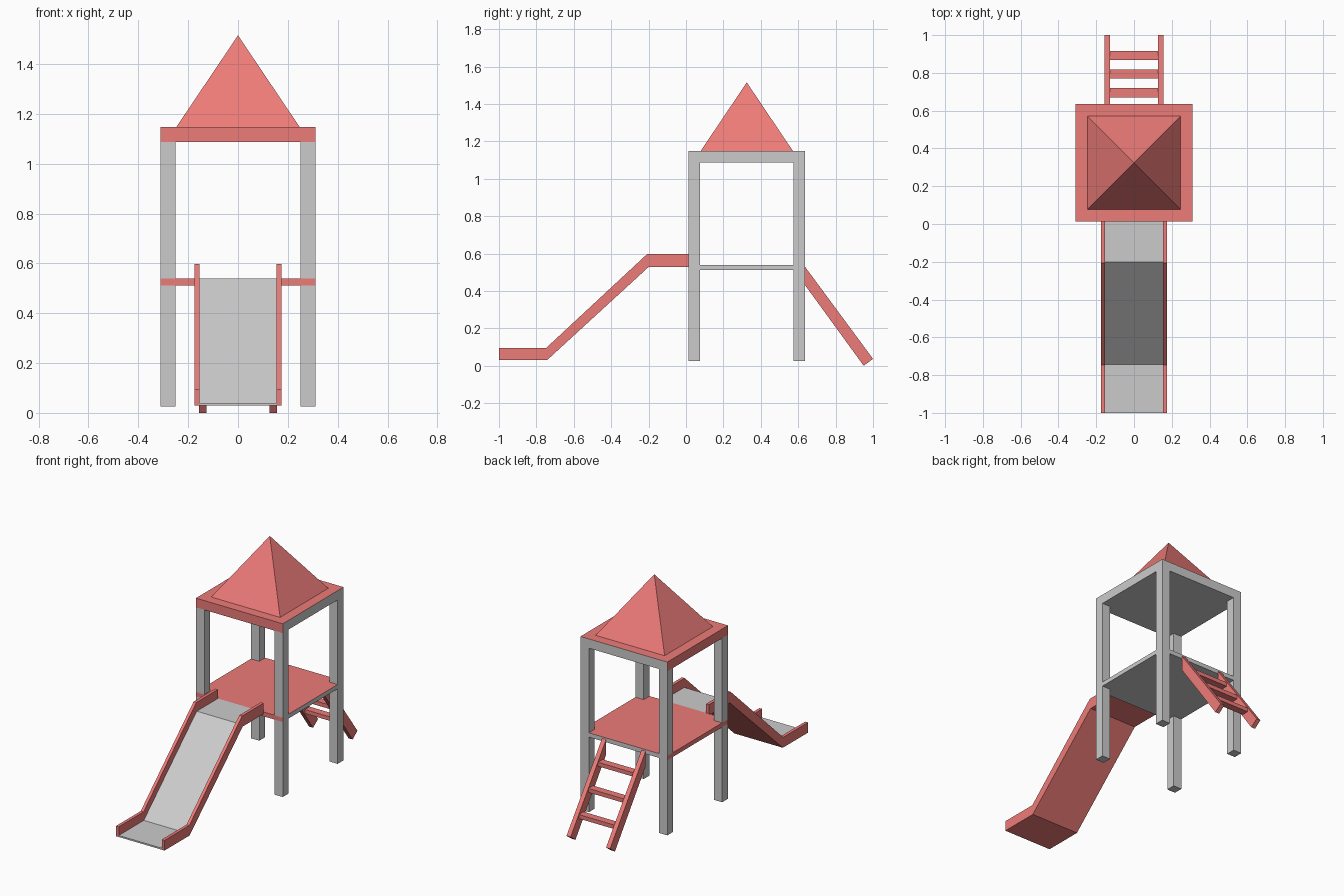
import bpy, bmesh
from mathutils import Vector

if "Cube" in bpy.data.objects:
    bpy.data.objects.remove(bpy.data.objects["Cube"])

red = bpy.data.materials.new("red_paint")
red.diffuse_color = (0.85, 0.2, 0.19, 1)
red.use_nodes = True
red.node_tree.nodes["Principled BSDF"].inputs["Base Color"].default_value = red.diffuse_color


def finish(name, bm, is_red=None):
    """Make an object; is_red(normal) chooses the red faces, the rest stay grey."""
    bmesh.ops.recalc_face_normals(bm, faces=bm.faces)
    bm.normal_update()
    me = bpy.data.meshes.new(name)
    if is_red:
        me.materials.append(None)
        me.materials.append(red)
        for f in bm.faces:
            f.material_index = 1 if is_red(f.normal) else 0
    bm.to_mesh(me)
    bm.free()
    ob = bpy.data.objects.new(name, me)
    bpy.context.collection.objects.link(ob)
    return ob


def box(name, lo, hi, is_red=None):
    bm = bmesh.new()
    lo, hi = Vector(lo), Vector(hi)
    bmesh.ops.create_cube(bm, size=1)
    bmesh.ops.scale(bm, vec=hi - lo, verts=bm.verts)
    bmesh.ops.translate(bm, vec=(lo + hi) / 2, verts=bm.verts)
    return finish(name, bm, is_red)


def side_profile(name, pts, x0, x1, is_red):
    """Extrude a (y, z) outline from x0 to x1."""
    bm = bmesh.new()
    face = bm.faces.new([bm.verts.new((x0, y, z)) for y, z in pts])
    ext = bmesh.ops.extrude_face_region(bm, geom=[face])
    verts = [v for v in ext["geom"] if isinstance(v, bmesh.types.BMVert)]
    bmesh.ops.translate(bm, vec=(x1 - x0, 0, 0), verts=verts)
    return finish(name, bm, is_red)


def all_red(n):
    return True


def top_front_left(n):
    return n.z > 0.5 or n.y < -0.5 or n.x < -0.5


W, P = 0.311, 0.06           # tower half width, post thickness
CY = 0.325                   # tower centre
Y0, Y1 = CY - W, CY + W

# Corner posts, below and above the deck
for side, x in (("left", -W), ("right", W - P)):
    for end, y in (("front", Y0), ("back", Y1 - P)):
        for part, z0, z1 in (("lower", 0.026, 0.512), ("upper", 0.54, 1.088)):
            box(f"{end}_{side}_{part}_post", (x, y, z0), (x + P, y + P, z1))

# Deck and roof slab
box("deck", (-W, Y0, 0.512), (W, Y1, 0.54), top_front_left)
box("roof_slab", (-W, Y0, 1.088), (W, Y1, 1.148), top_front_left)

# Pyramid roof
bm = bmesh.new()
R = 0.247
base = [bm.verts.new((sx * R, CY + sy * R, 1.148))
        for sx, sy in ((-1, -1), (1, -1), (1, 1), (-1, 1))]
apex = bm.verts.new((0, CY, 1.515))
bm.faces.new(base)
for i in range(4):
    bm.faces.new((base[i], base[(i + 1) % 4], apex))
finish("pyramid_roof", bm, all_red)

# Slide bed and side walls
under = [(-1, 0.03), (-0.743, 0.03), (-0.2, 0.528), (Y0, 0.528)]
bed_top = [(Y0, 0.54), (-0.202, 0.54), (-0.744, 0.04), (-1, 0.04)]
wall_top = [(Y0, 0.598), (-0.207, 0.598), (-0.747, 0.096), (-1, 0.096)]
side_profile("slide_bed", under + bed_top, -0.154, 0.154, lambda n: n.z < -0.3)
for side, s in (("left", -1), ("right", 1)):
    side_profile(f"{side}_slide_wall", under + wall_top, s * 0.154, s * 0.174, all_red)

# Ladder rails and treads
rail = [(Y1, 0.53), (1.0, 0.037), (0.95, 0.0), (Y1, 0.432)]
for side, s in (("left", -1), ("right", 1)):
    side_profile(f"{side}_ladder_rail", rail, s * 0.127, s * 0.156, all_red)
for i in range(3):
    y = 0.695 + 0.098 * i
    z = 0.401 - 0.132 * i
    box(f"ladder_tread_{i + 1}", (-0.127, y - 0.024, z - 0.013),
        (0.127, y + 0.024, z + 0.013), all_red)
